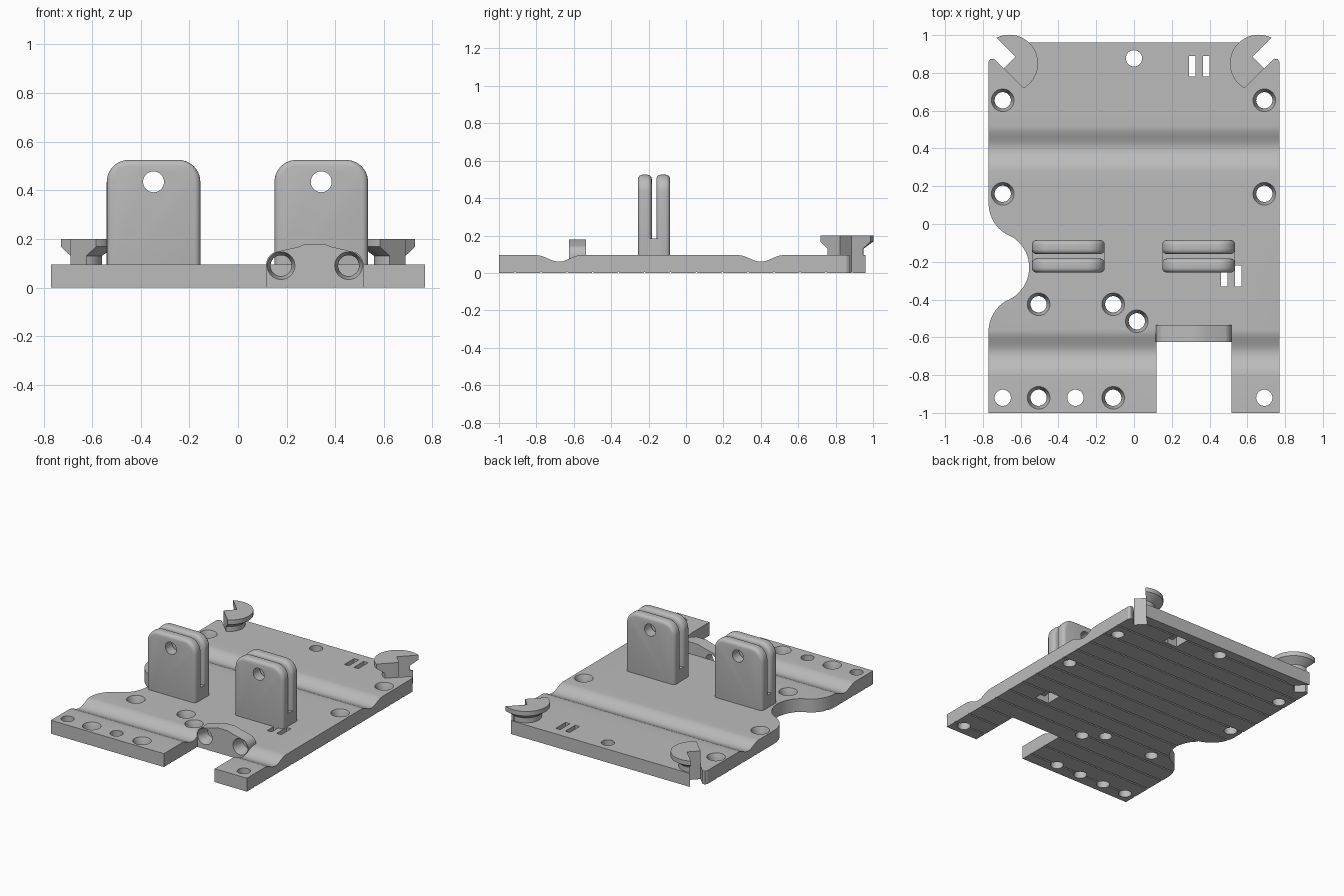
import bpy, bmesh, math
from mathutils import Matrix, Vector

if "Cube" in bpy.data.objects:
    bpy.data.objects.remove(bpy.data.objects["Cube"], do_unlink=True)

grey = bpy.data.materials.new("plain grey")
grey.use_nodes = True
grey.diffuse_color = (0.5, 0.5, 0.5, 1)
grey.node_tree.nodes["Principled BSDF"].inputs["Base Color"].default_value = (0.5, 0.5, 0.5, 1)

T = 0.095  # plate thickness


def make(name, bm):
    bmesh.ops.recalc_face_normals(bm, faces=bm.faces)
    me = bpy.data.meshes.new(name)
    bm.to_mesh(me)
    bm.free()
    me.materials.append(grey)
    ob = bpy.data.objects.new(name, me)
    bpy.context.collection.objects.link(ob)
    return ob


def prism(name, pts, lo, hi, axis="z"):
    """Extrude a 2D outline along an axis."""
    place = {"x": lambda a, b: (lo, a, b),
             "y": lambda a, b: (a, lo, b),
             "z": lambda a, b: (a, b, lo)}[axis]
    bm = bmesh.new()
    face = bm.faces.new([bm.verts.new(place(*p)) for p in pts])
    res = bmesh.ops.extrude_face_region(bm, geom=[face])
    move = Vector([(hi - lo) * (axis == k) for k in "xyz"])
    bmesh.ops.translate(bm, vec=move, verts=[v for v in res["geom"] if isinstance(v, bmesh.types.BMVert)])
    return make(name, bm)


def rect(a0, a1, b0, b1):
    return [(a0, b0), (a1, b0), (a1, b1), (a0, b1)]


def arc(cx, cy, r, a0, a1, n=10):
    angles = [math.radians(a0 + (a1 - a0) * i / n) for i in range(n + 1)]
    return [(cx + r * math.cos(a), cy + r * math.sin(a)) for a in angles]


def lathe(name, profile, loc, matrix=None, n=40):
    """Closed solid of revolution from (radius, height) pairs."""
    bm = bmesh.new()
    rings = [[bm.verts.new((r * math.cos(math.tau * i / n), r * math.sin(math.tau * i / n), z))
              for i in range(n)] for r, z in profile]
    for a, b in zip(rings, rings[1:]):
        for i in range(n):
            bm.faces.new((a[i], a[(i + 1) % n], b[(i + 1) % n], b[i]))
    bm.faces.new(rings[0])
    bm.faces.new(rings[-1])
    bm.transform(Matrix.Translation(loc) @ (matrix or Matrix.Identity(4)))
    return make(name, bm)


def apply(ob, mod):
    bpy.context.view_layer.objects.active = ob
    bpy.ops.object.modifier_apply(modifier=mod.name)


def cut(ob, *cutters):
    for c in cutters:
        c.hide_render = True
        mod = ob.modifiers.new("cut", "BOOLEAN")
        mod.operation, mod.solver, mod.object = "DIFFERENCE", "EXACT", c
        apply(ob, mod)
        bpy.data.objects.remove(c, do_unlink=True)


def smooth(ob):
    bpy.ops.object.select_all(action="DESELECT")
    ob.select_set(True)
    bpy.context.view_layer.objects.active = ob
    bpy.ops.object.shade_smooth_by_angle(angle=math.radians(30))


def trough(y, half=0.12, depth=0.035, n=16):
    return [(y + half * (2 * i / n - 1), T - depth * (1 + math.cos(math.pi * (2 * i / n - 1))) / 2)
            for i in range(n + 1)]


# Plate: side profile with two rounded troughs above and fine grooves below
side = [(-1, 0), (-1, T)] + trough(-0.68) + trough(0.4) + [(0.96, T), (0.96, 0)]
for k in reversed(range(14)):
    y = -0.914 + 0.1385 * k
    side += [(y + 0.006, 0), (y, 0.007), (y - 0.006, 0)]
plate = prism("base_plate", side, -0.77, 0.77, "x")

# Wavy bay in the right edge
bay = [(-0.9, 0.11)] + arc(-0.58, 0.11, 0.19, 180, 244)
bay += arc(-0.745, -0.23, 0.19, 64, -64, 20)[1:]
bay += arc(-0.58, -0.57, 0.19, 116, 180)[1:] + [(-0.9, -0.57)]
cut(plate, prism("bay_cutter", bay, -0.2, 0.3))

# Front opening
cut(plate, prism("opening_cutter", rect(0.118, 0.517, -1.1, -0.535), -0.2, 0.3))

# Screw holes, countersunk and plain
R = 0.043
sunk = [(x, y) for x in (-0.695, 0.69) for y in (0.655, 0.16)]
sunk += [(x, y) for x in (-0.505, -0.11) for y in (-0.425, -0.92)] + [(0.015, -0.515)]
for x, y in sunk:
    cut(plate, lathe("hole_cutter", [(R, -0.1), (R, 0.045), (0.06, T), (0.062, 0.101), (0.062, 0.2)], (x, y, 0)))
for x, y in [(0, 0.877), (-0.695, -0.92), (-0.31, -0.92), (0.69, -0.92)]:
    cut(plate, lathe("hole_cutter", [(R, -0.1), (R, 0.2)], (x, y, 0)))

# Paired strap slots joined by a shallow recess underneath
for x, y in [(0.29, 0.78), (0.46, -0.33)]:
    for dx in (0, 0.075):
        cut(plate, prism("slot_cutter", rect(x + dx, x + dx + 0.035, y, y + 0.11), -0.1, 0.2))
    cut(plate, prism("recess_cutter", rect(x + 0.001, x + 0.109, y + 0.001, y + 0.109), -0.1, 0.04))

# Back corners: diagonal notch in the plate and a flared half-disc hook
notch = [(-0.69, 0.823), (-0.742, 0.875), (-0.76, 0.874), (-0.77, 0.858),
         (-0.9, 0.858), (-0.9, 1.1), (-0.843, 1.1), (-0.628, 0.885)]
half = [(-1.1, 1.233), (0, 0.133), (-1.1, 0.133)]
for s, label in ((1, "right"), (-1, "left")):
    def flip(pts):
        return [(s * x, y) for x, y in pts]
    hook = lathe(label + "_corner_hook", [(0.1, 0.001), (0.1, 0.13), (0.152, 0.168), (0.152, 0.2)],
                 (-0.66 * s, 0.85, 0), n=64)
    cut(hook, prism("half_cutter", flip(half), -0.2, 0.4), prism("notch_cutter", flip(notch), -0.2, 0.4))
    cut(plate, prism("notch_cutter", flip(notch), -0.2, 0.4))
    smooth(hook)
smooth(plate)

# Front block with a humped top and two countersunk bores
along_y = Matrix.Rotation(math.radians(90), 4, "X")
hump = [(0.115, 0)] + arc(0.177, 0.09, 0.062, 180, 118, 8)
hump += [(0.25, 0.168), (0.275, 0.178), (0.36, 0.178), (0.385, 0.168)]
hump += arc(0.455, 0.09, 0.062, 62, 0, 8) + [(0.517, 0)]
block = prism("front_block", hump, -0.625, -0.535, "y")
for x in (0.177, 0.455):
    cut(block, lathe("bore_cutter", [(R, -0.2), (R, 0.04), (0.057, 0.09), (0.058, 0.095), (0.058, 0.2)],
                     (x, -0.535, 0.09), along_y))
smooth(block)

# Twin-tab hinge lugs
for x0, x1, label in ((-0.54, -0.155, "right"), (0.15, 0.535, "left")):
    r, top, mid = 0.09, 0.525, (x0 + x1) / 2
    shape = [(x0, 0.03), (x1, 0.03)] + arc(x1 - r, top - r, r, 0, 90) + arc(x0 + r, top - r, r, 90, 180)
    for y0, y1, end in ((-0.257, -0.183, "front"), (-0.159, -0.085, "back")):
        tab = prism(f"{label}_lug_{end}_tab", shape, y0, y1, "y")
        bev = tab.modifiers.new("round", "BEVEL")
        bev.width, bev.segments, bev.limit_method = 0.024, 4, "ANGLE"
        bev.angle_limit = math.radians(40)
        apply(tab, bev)
        cut(tab, lathe("pin_cutter", [(R, -0.3), (R, 0.3)], (mid, y0, 0.435), along_y))
        smooth(tab)
    prism(label + "_lug_web", rect(x0 + 0.001, x1 - 0.001, 0.03, 0.185), -0.225, -0.115, "y")
